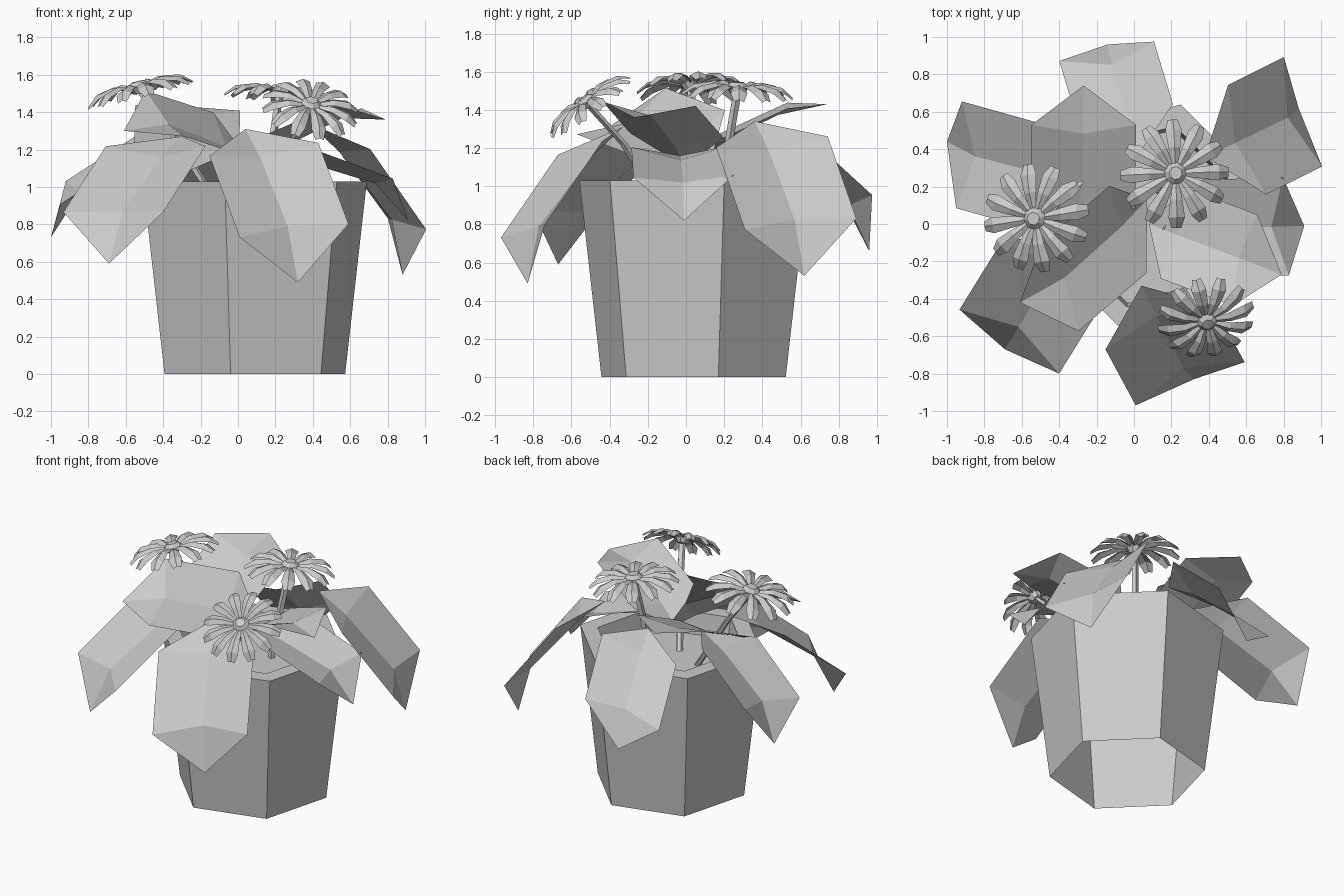
import bpy, bmesh, math
from mathutils import Vector, Matrix

if "Cube" in bpy.data.objects:
    bpy.data.objects.remove(bpy.data.objects["Cube"], do_unlink=True)

grey = bpy.data.materials.new("plain_grey")
grey.use_nodes = True
grey.diffuse_color = (0.6, 0.6, 0.6, 1)
grey.node_tree.nodes["Principled BSDF"].inputs["Base Color"].default_value = (0.6, 0.6, 0.6, 1)


def finish(name, bm):
    mesh = bpy.data.meshes.new(name)
    bm.to_mesh(mesh)
    bm.free()
    mesh.materials.append(grey)
    obj = bpy.data.objects.new(name, mesh)
    bpy.context.collection.objects.link(obj)
    return obj


def bridge(bm, a, b):
    """Quads between two closed rings."""
    n = len(a)
    for i in range(n):
        j = (i + 1) % n
        bm.faces.new((a[i], a[j], b[j], b[i]))


def ring(bm, sides, radius, z, turn=0.0, centre=(0, 0)):
    return [bm.verts.new((centre[0] + radius * math.cos(turn + math.tau * i / sides),
                          centre[1] + radius * math.sin(turn + math.tau * i / sides), z))
            for i in range(sides)]


def creased_strip(bm, rows, matrix):
    """Folded sheet: each row is (along, height, half width, crease shift, crease lift)."""
    prev = None
    for along, height, half, shift, lift in rows:
        mid = bm.verts.new(matrix @ Vector((along + shift, 0, height + lift)))
        if half:
            row = [bm.verts.new(matrix @ Vector((along, half, height))), mid,
                   bm.verts.new(matrix @ Vector((along, -half, height)))]
        else:
            row = [mid] * 3
        if prev:
            for k in (0, 1):
                corners = (prev[k], row[k], row[k + 1], prev[k + 1])
                bm.faces.new(list(dict.fromkeys(reversed(corners))))
        prev = row


# Pot: six-sided shell, open below, with rim and soil
bm = bmesh.new()
last = None
for radius, z in ((0.5, 0), (0.62, 1.03), (0.5, 1.03), (0.48, 0.88)):
    current = ring(bm, 6, radius, z, math.radians(15), (0.09, 0.04))
    if last:
        bridge(bm, last, current)
    last = current
bm.faces.new(last)
finish("pot", bm)

# Leaves with a valley fold: base point, tip point, direction across, bulge
LEAF = ((0, 0, 0, 0, 0), (0.23, 0.14, 0.315, 0, -0.08),
        (0.78, 0.17, 0.315, -0.07, -0.06), (1, 0, 0, 0, 0))
leaves = {
    "front_leaf": ((0.04, -0.33, 1.31), (0.32, -0.83, 0.49), (0.58, 0.23, 0.07), 1),
    "front_right_leaf": ((-0.3, -0.04, 1.27), (-0.69, -0.67, 0.59), (0.53, -0.34, 0), 1),
    "back_left_leaf": ((0.38, 0.36, 1.34), (0.88, 0.62, 0.53), (-0.21, 0.6, 0.06), 1),
    "left_leaf": ((0.15, -0.03, 1.16), (0.91, -0.01, 0.82), (-0.03, 0.51, 0.01), 1.2),
    "back_leaf": ((0.03, 0.38, 1.25), (-0.14, 0.96, 0.66), (-0.49, -0.1, -0.12), 1),
    "right_leaf": ((-0.27, 0.22, 1.26), (-1, 0.44, 0.73), (-0.03, -0.55, -0.12), 1),
    "upper_front_leaf": ((0.07, 0.13, 1.13), (-0.61, -0.42, 1.3), (0.22, -0.52, -0.27), 1),
    "upper_back_leaf": ((-0.28, -0.08, 1.08), (-0.27, 0.74, 1.43), (-0.56, 0, 0.03), 0.5),
    "upper_left_leaf": ((0.08, 0, 1.1), (0.79, -0.27, 1.36), (0.12, 0.44, -0.02), 1),
}
for name, (base, tip, across, bulge) in leaves.items():
    base, chord = Vector(base), Vector(tip) - Vector(base)
    side = Vector(across).normalized()
    up = chord.cross(side).normalized()
    size = chord.length
    matrix = (Matrix.Translation(base)
              @ Matrix((chord, side * size, up * size * bulge)).transposed().to_4x4())
    bm = bmesh.new()
    creased_strip(bm, LEAF, matrix)
    finish(name, bm)

# Flowers: centre, facing direction, foot of the stem, size
PETAL = ((0.045, 0, 0.018, 0, 0.012), (0.14, 0.015, 0.032, 0, 0.018),
         (0.235, -0.005, 0.044, 0, 0.02), (0.29, -0.045, 0.026, 0, 0.012))
flowers = {
    "right": ((-0.53, 0.03, 1.53), (-0.25, -0.04, 1), (-0.08, 0, 0.86), 1),
    "back": ((0.22, 0.27, 1.51), (0.08, 0.05, 1), (0.14, 0.17, 0.86), 1),
    "front": ((0.39, -0.52, 1.44), (0.15, -0.58, 0.8), (0.12, -0.1, 0.86), 0.9),
}
for name, (centre, facing, foot, size) in flowers.items():
    centre, facing, foot = Vector(centre), Vector(facing).normalized(), Vector(foot)
    place = (Matrix.Translation(centre) @ facing.to_track_quat('Z', 'Y').to_matrix().to_4x4()
             @ Matrix.Scale(size, 4))

    # Petals
    bm = bmesh.new()
    for i in range(12):
        creased_strip(bm, PETAL, place @ Matrix.Rotation(math.tau * i / 12, 4, 'Z'))
    finish(name + "_flower_petals", bm)

    # Low dome in the middle
    bm = bmesh.new()
    low, mid, top = (ring(bm, 8, r, z) for r, z in ((0.035, -0.03), (0.06, 0.01), (0.035, 0.035)))
    bridge(bm, low, mid)
    bridge(bm, mid, top)
    bm.faces.new(top)
    bm.faces.new(low[::-1])
    bm.transform(place)
    finish(name + "_flower_centre", bm)

    # Bent stem
    bm = bmesh.new()
    knee = foot.lerp(centre, 0.6) - facing * 0.05 + Vector((0, 0, 0.05))
    last = None
    for point in (foot, knee, centre - facing * 0.02):
        current = ring(bm, 5, 0.023, 0)
        bmesh.ops.translate(bm, verts=current, vec=point)
        if last:
            bridge(bm, last, current)
        last = current
    finish(name + "_flower_stem", bm)
